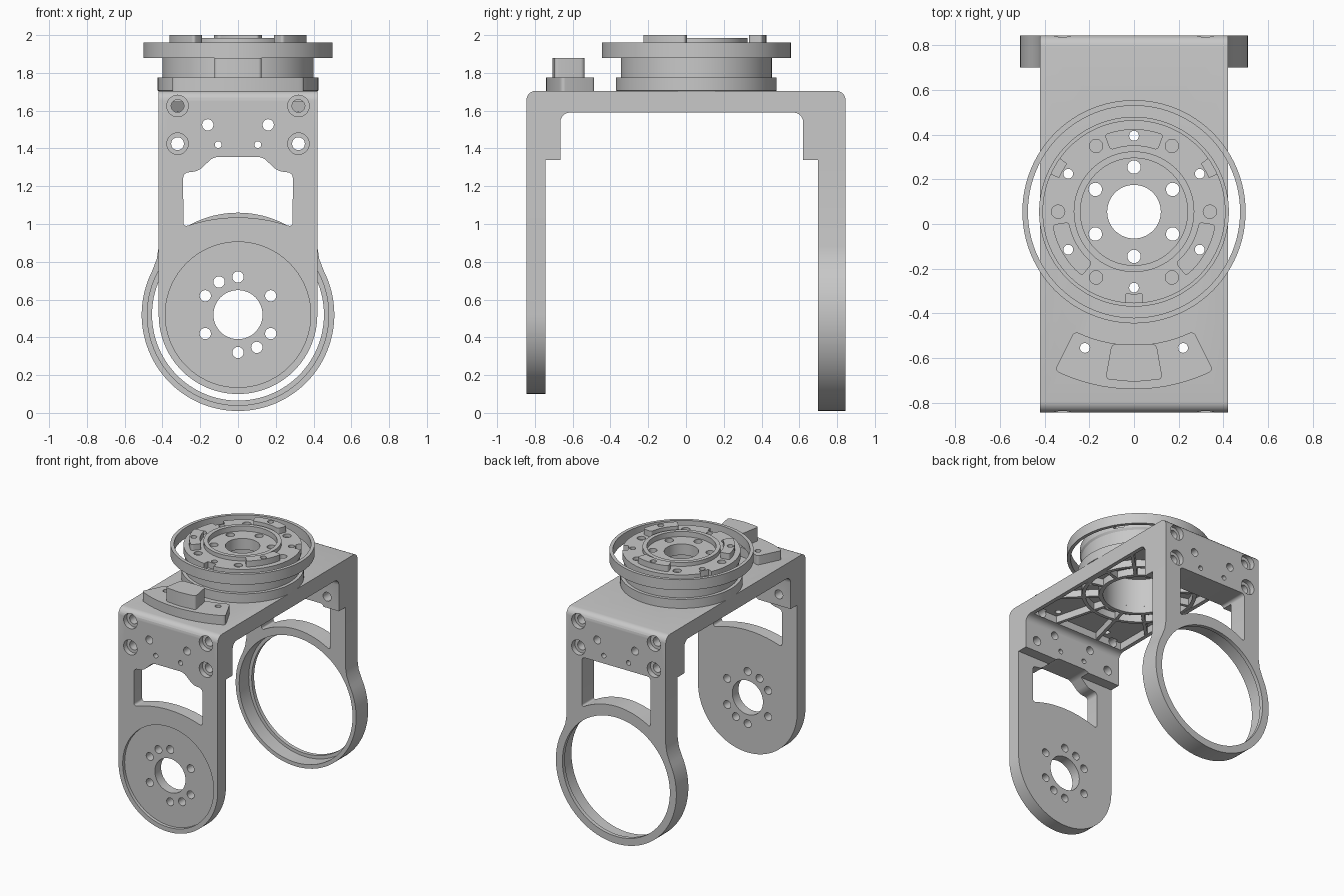
import bpy, bmesh
from math import sin, cos, radians, pi
from mathutils import Vector, Matrix

old = bpy.data.objects.get("Cube")
if old:
    bpy.data.objects.remove(old, do_unlink=True)

grey = bpy.data.materials.new("machined_grey")
grey.use_nodes = True
GREY = (0.58, 0.58, 0.58, 1)
grey.diffuse_color = GREY
grey.node_tree.nodes["Principled BSDF"].inputs["Base Color"].default_value = GREY

HUB_Y = 0.055      # turntable axis
PIVOT_Z = 0.52     # axis through both legs


def arc(r, a0, a1, n, cx=0.0, cy=0.0):
    angles = [radians(a0 + (a1 - a0) * i / n) for i in range(n + 1)]
    return [(cx + r * cos(a), cy + r * sin(a)) for a in angles]


def circle(r, cx=0.0, cy=0.0, n=32):
    return arc(r, 0, 360 - 360 / n, n - 1, cx, cy)


def sector(r0, r1, mid, half, n=12):
    """Arc-shaped outline around the turntable axis."""
    return (arc(r1, mid - half, mid + half, n, 0, HUB_Y)
            + arc(r0, mid + half, mid - half, n, 0, HUB_Y))


def box(x0, x1, y0, y1):
    return [(x0, y0), (x1, y0), (x1, y1), (x0, y1)]


def polar(r, a):
    return r * cos(radians(a)), HUB_Y + r * sin(radians(a))


def to_object(name, bm):
    bmesh.ops.recalc_face_normals(bm, faces=bm.faces)
    if bm.calc_volume(signed=True) < 0:
        bmesh.ops.reverse_faces(bm, faces=bm.faces)
    mesh = bpy.data.meshes.new(name)
    bm.to_mesh(mesh)
    bm.free()
    ob = bpy.data.objects.new(name, mesh)
    bpy.context.collection.objects.link(ob)
    mesh.materials.append(grey)
    return ob


def prism(name, pts, axis, lo, hi, bevel=0, keep=lambda v: True):
    """Extrude a 2D outline along an axis, optionally rounding its corners."""
    place = {"x": lambda a, b, t: (t, a, b),
             "y": lambda a, b, t: (a, t, b),
             "z": lambda a, b, t: (a, b, t)}[axis]
    way = Vector(place(0, 0, 1))
    bm = bmesh.new()
    rings = [[bm.verts.new(place(a, b, t)) for a, b in pts] for t in (lo, hi)]
    for ring in rings:
        bm.faces.new(ring)
    for i in range(len(pts)):
        bm.faces.new((rings[0][i - 1], rings[0][i], rings[1][i], rings[1][i - 1]))
    bmesh.ops.recalc_face_normals(bm, faces=bm.faces)
    if bevel:
        edges = [e for e in bm.edges
                 if abs((e.verts[0].co - e.verts[1].co).normalized().dot(way)) > 0.99
                 and e.calc_face_angle(0) > 0.4 and keep(e.verts[0].co)]
        bmesh.ops.bevel(bm, geom=edges, offset=bevel, segments=5,
                        profile=0.5, affect="EDGES")
    return to_object(name, bm)


def lathe(name, profile, n=96):
    """Revolve a closed (radius, height) profile around the turntable axis."""
    bm = bmesh.new()
    vs = [bm.verts.new((r, HUB_Y, z)) for r, z in profile]
    es = [bm.edges.new((vs[i - 1], vs[i])) for i in range(len(vs))]
    bmesh.ops.spin(bm, geom=vs + es, cent=(0, HUB_Y, 0), axis=(0, 0, 1),
                   angle=2 * pi, steps=n, use_duplicate=False)
    bmesh.ops.remove_doubles(bm, verts=bm.verts, dist=1e-4)
    return to_object(name, bm)


def cut(target, tools):
    """Subtract the tools one by one; a cut that would erase the part is skipped."""
    for tool in tools:
        tool.hide_render = True
        mod = target.modifiers.new("cut", "BOOLEAN")
        mod.operation = "DIFFERENCE"
        mod.solver = "EXACT"
        mod.object = tool
        graph = bpy.context.evaluated_depsgraph_get()
        mesh = bpy.data.meshes.new_from_object(target.evaluated_get(graph))
        target.modifiers.clear()
        if mesh.polygons:
            target.data = mesh


def discard(tools):
    for tool in tools:
        bpy.data.objects.remove(tool, do_unlink=True)


# Bridge with inner pads, then the two legs
bridge = prism("bridge",
               [(-.845, 1.34), (-.845, 1.705), (.845, 1.705), (.845, 1.34),
                (.62, 1.34), (.62, 1.59), (-.665, 1.59), (-.665, 1.34)],
               "x", -.42, .42, 0.05, lambda v: v.z > 1.5)
front_leg = prism("front_leg", arc(.42, 180, 360, 48, 0, PIVOT_Z)
                  + [(.42, 1.34), (-.42, 1.34)], "y", -.845, -.745)
back_leg = prism("back_leg", [(-.42, 1.34), (-.42, .88), (-.43, .815)]
                 + arc(.51, 153, 387, 72, 0, PIVOT_Z)
                 + [(.43, .815), (.42, .88), (.42, 1.34)], "y", .70, .845)

# Windows shared by the legs and the bridge
front_window = prism("front_window", arc(.835, 110.3, 69.7, 14, 0, .2)
                     + [(.29, 1.27), (.21, 1.28), (.13, 1.355),
                        (-.13, 1.355), (-.21, 1.28), (-.29, 1.27)],
                     "y", -.9, -.6, 0.025)
back_window = prism("back_window", arc(.54, 122.5, 57.5, 14, 0, PIVOT_Z)
                    + [(.29, 1.36), (-.29, 1.36)], "y", .6, .9, 0.025)

# Pivot recess and holes in the front leg, stepped bore in the back ring
pivot_cuts = [
    prism("pivot_recess", circle(.385, 0, PIVOT_Z, 72), "y", -.9, -.82),
    prism("pivot_bore", circle(.13, 0, PIVOT_Z, 48), "y", -.9, -.7),
]
for a in (30, 90, 120, 150, 210, 270, 300, 330):
    x, z = .2 * cos(radians(a)), PIVOT_Z + .2 * sin(radians(a))
    pivot_cuts.append(prism("pivot_hole", circle(.03, x, z, 20), "y", -.9, -.7))
ring_cuts = [
    prism("ring_bore", circle(.455, 0, PIVOT_Z, 96), "y", .6, .9),
    prism("ring_step", circle(.48, 0, PIVOT_Z, 96), "y", .6, .815),
]
cut(front_leg, [front_window] + pivot_cuts)
cut(back_leg, [back_window] + ring_cuts)

# Pocket under the bridge, centre bore, screw holes with counterbores
bridge_cuts = [
    front_window, back_window,
    prism("pocket", box(-.39, .39, -.61, .565), "z", 1.5, 1.645),
    prism("bridge_bore", circle(.25, 0, HUB_Y, 64), "z", 1.5, 1.8),
]
for end in (-1, 1):
    through_span = sorted((end * .59, end * .9))
    sink_span = sorted((end * .805, end * .9))
    for side in (-1, 1):
        for x, z, r in ((.32, 1.625, .034), (.32, 1.425, .034),
                        (.16, 1.525, .03), (.105, 1.42, .018)):
            bridge_cuts.append(prism("screw_hole", circle(r, side * x, z, 20),
                                     "y", *through_span))
            if x > .3:
                bridge_cuts.append(prism("counterbore", circle(.057, side * x, z, 28),
                                         "y", *sink_span))
cut(bridge, bridge_cuts)

# Through holes shared by the turntable, its pads and the bridge
through = [prism("through_hole", circle(.022, *polar(.34, a), 16), "z", 1.5, 2.1)
           for a in range(30, 390, 60)]
stop_holes = [prism("stop_hole", circle(.022, x, -.555, 16), "z", 1.5, 1.9)
              for x in (-.22, .22)]
cut(bridge, through + stop_holes)

# Ribs in the pocket: two rings and radial bars
for name, r0, r1 in (("inner_rib", .25, .28), ("outer_rib", .372, .398)):
    lathe(name, [(r0, 1.592), (r1, 1.592), (r1, 1.66), (r0, 1.66)])
for a in range(15, 375, 30):
    c, s = cos(radians(a)), sin(radians(a))
    reach = min(.40 / abs(c), (.52 if s > 0 else .675) / abs(s))
    bar = prism("radial_rib", box(.27, reach, -.012, .012), "z", 1.593, 1.66)
    bar.data.transform(Matrix.Translation((0, HUB_Y, 0)) @ Matrix.Rotation(radians(a), 4, "Z"))

# Turntable body
body = lathe("turntable_body",
             [(.25, 1.70), (.25, 1.86), (.12, 1.86), (.12, 1.945), (.24, 1.945),
              (.24, 1.985), (.27, 1.985), (.27, 1.955), (.41, 1.955), (.41, 1.9),
              (.40, 1.885), (.40, 1.775), (.425, 1.775), (.425, 1.706), (.41, 1.70)])
body_cuts = []
for a in range(0, 360, 60):
    body_cuts.append(prism("blind_hole", circle(.03, *polar(.34, a), 20), "z", 1.93, 2.1))
    body_cuts.append(prism("hub_hole", circle(.03, *polar(.2, a + 30), 20), "z", 1.8, 2.1))
for a in (30, 150, 270):
    body_cuts.append(prism("rim_notch", sector(.37, .45, a, 5.5, 4), "z", 1.91, 2.1))
cut(body, body_cuts + through)

# Raised arc pads on the turntable
for i, a in enumerate((90, 210, 330)):
    pad = prism("arc_pad", sector(.295, .37, a, 21), "z", 1.94, 2.0, 0.015)
    cut(pad, [through[2 * i + 1]])

# Outer ring around the turntable
lathe("outer_ring", [(.475, 1.88), (.5, 1.88), (.5, 1.96), (.475, 1.96)])

# Curved stop plate with its block
stop = prism("stop_plate", sector(.597, .795, 270, 26.5, 20), "z", 1.70, 1.775, 0.02)
cut(stop, stop_holes)
prism("stop_block", [(-.1, -.537), (-.128, -.695), (0, -.707), (.128, -.695), (.1, -.537)],
      "z", 1.76, 1.88, 0.02)

discard(pivot_cuts + ring_cuts + bridge_cuts + through + stop_holes + body_cuts)

# Smooth the curved faces, keep edges sharp
bpy.ops.object.select_all(action="DESELECT")
for ob in bpy.context.scene.objects:
    if ob.type == "MESH":
        ob.select_set(True)
        bpy.context.view_layer.objects.active = ob
bpy.ops.object.shade_smooth_by_angle(angle=radians(30))
